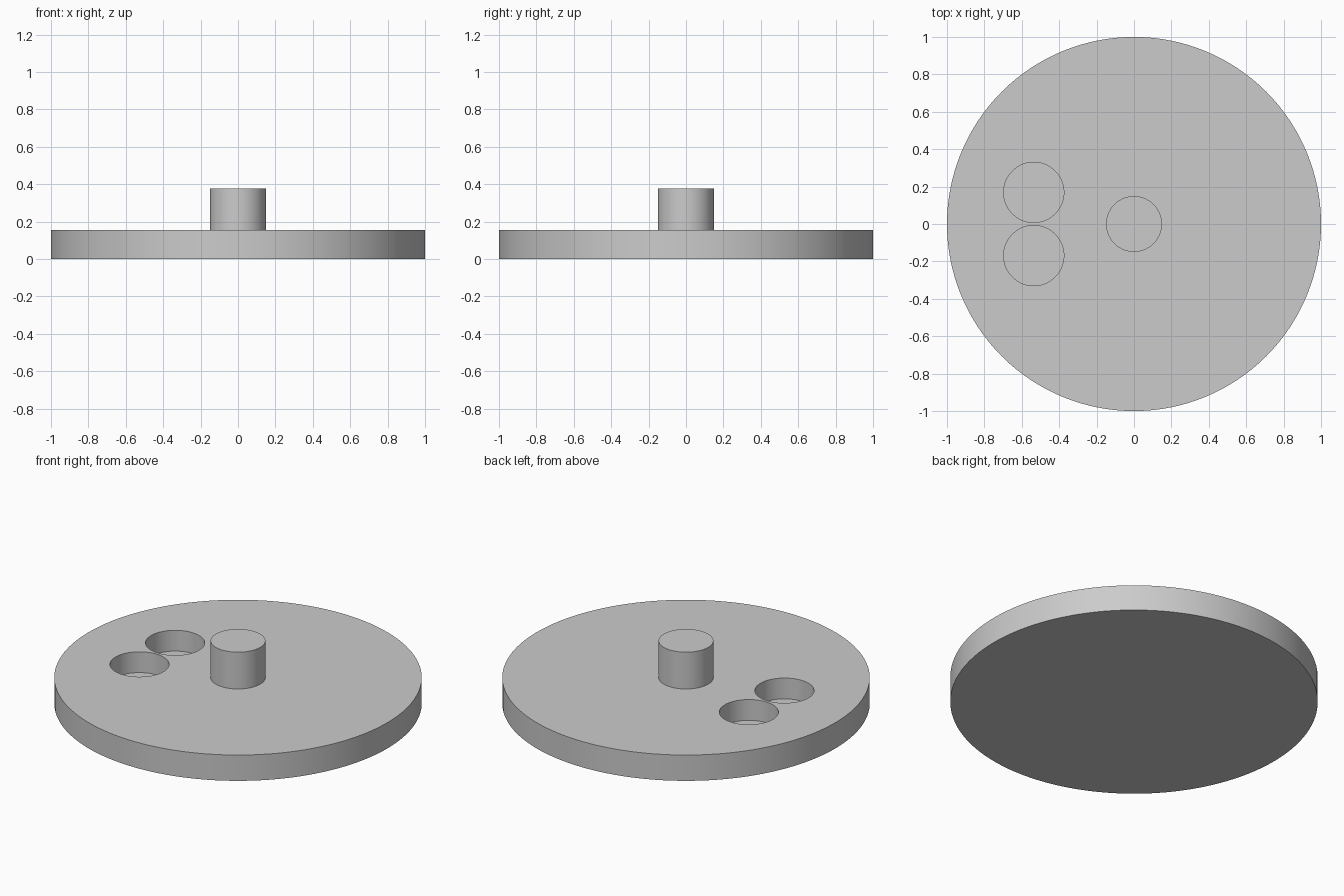
import bpy
import math

cube = bpy.data.objects.get("Cube")
if cube:
    bpy.data.objects.remove(cube, do_unlink=True)

DISC_TOP = 0.155
POST_TOP = 0.376
POCKET_FLOOR = 0.03

# Single plain grey
grey = bpy.data.materials.new("plain_grey")
grey.use_nodes = True
color = (0.6, 0.6, 0.6, 1)
grey.diffuse_color = color
grey.node_tree.nodes["Principled BSDF"].inputs["Base Color"].default_value = color


def cylinder(name, radius, bottom, top, x=0, y=0, sides=96):
    bpy.ops.mesh.primitive_cylinder_add(
        vertices=sides, radius=radius, depth=top - bottom,
        location=(x, y, (bottom + top) / 2))
    obj = bpy.context.object
    obj.name = name
    obj.data.materials.append(grey)
    return obj


def combine(target, other, operation):
    """Apply a boolean to the target and drop the helper."""
    mod = target.modifiers.new("combine", "BOOLEAN")
    mod.operation = operation
    mod.solver = "EXACT"
    mod.object = other
    other.hide_render = True
    bpy.ops.object.select_all(action="DESELECT")
    bpy.context.view_layer.objects.active = target
    target.select_set(True)
    bpy.ops.object.modifier_apply(modifier=mod.name)
    bpy.data.objects.remove(other, do_unlink=True)


# Round base with a centre post growing out of it
disc = cylinder("disc_with_post", 1, 0, DISC_TOP, sides=128)
combine(disc, cylinder("post", 0.149, DISC_TOP / 2, POST_TOP), "UNION")

# Pair of blind round pockets on one side
for side in (-1, 1):
    cutter = cylinder("pocket_cutter", 0.161, POCKET_FLOOR, DISC_TOP + 0.1,
                      x=-0.536, y=side * 0.169)
    combine(disc, cutter, "DIFFERENCE")

bpy.ops.object.shade_smooth_by_angle(angle=math.radians(30))
